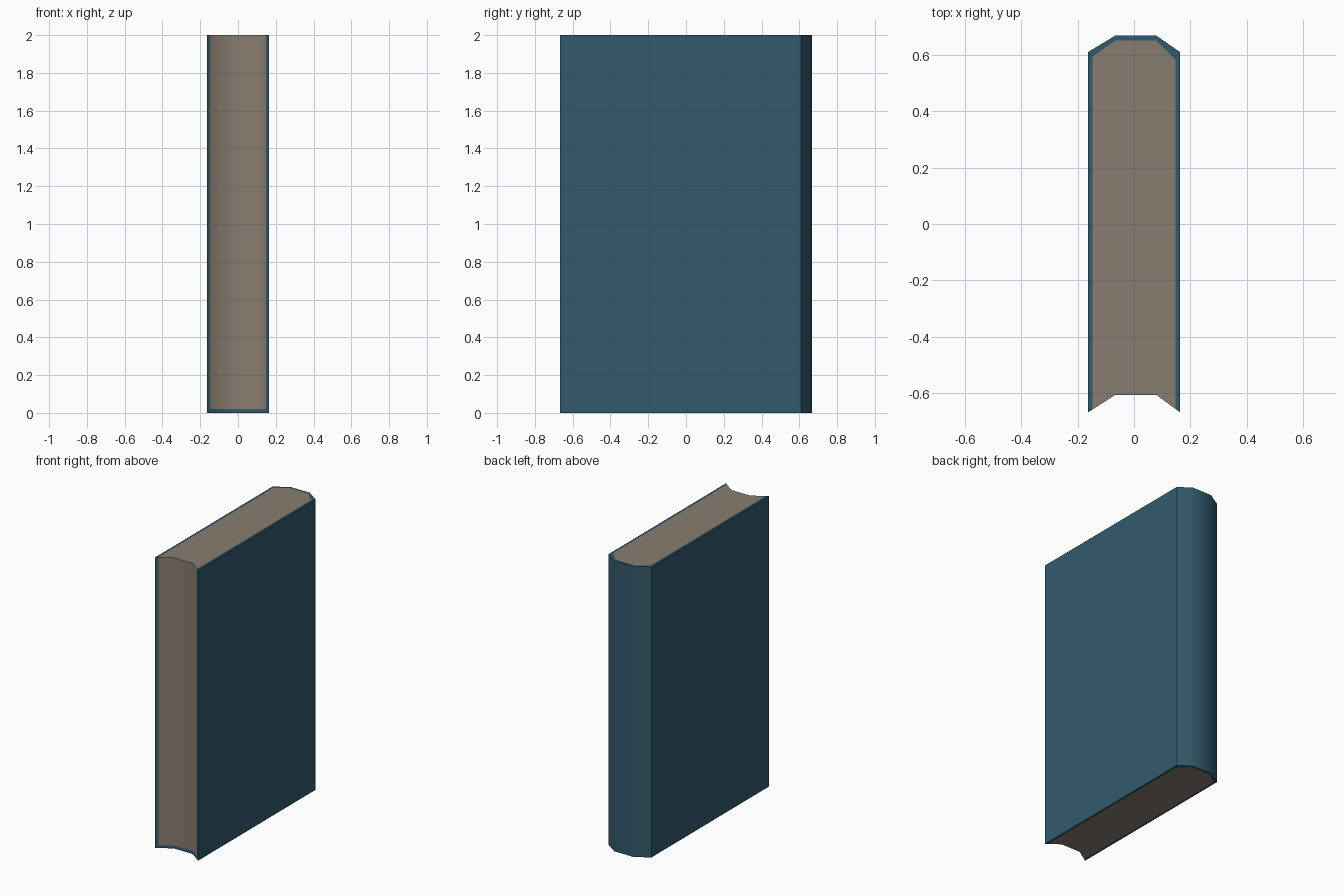
import bpy, bmesh, math

if "Cube" in bpy.data.objects:
    bpy.data.objects.remove(bpy.data.objects["Cube"])

H = 2.0        # book height
BAND = 0.02    # cover strip showing at the foot of the fore edge

# Plan outlines, counter-clockwise from the front right corner round the spine
OUTER = [(0.163, -0.667), (0.163, 0.609), (0.079, 0.667),
         (-0.066, 0.667), (-0.163, 0.609), (-0.163, -0.667)]
INNER = [(0.147, -0.655), (0.147, 0.581), (0.079, 0.65),
         (-0.066, 0.65), (-0.147, 0.593), (-0.147, -0.657)]
# Hollow fore edge, left to right
FORE = [INNER[-1], (-0.066, -0.605), (0.079, -0.605), INNER[0]]


def material(name, rgb):
    m = bpy.data.materials.new(name)
    m.diffuse_color = (*rgb, 1)
    m.use_nodes = True
    m.node_tree.nodes["Principled BSDF"].inputs["Base Color"].default_value = m.diffuse_color
    return m


def face(bm, pts):
    bm.faces.new([bm.verts.new(p) for p in pts])


def walls(bm, path, z0, z1):
    for a, b in zip(path, path[1:]):
        face(bm, [(*a, z0), (*b, z0), (*b, z1), (*a, z1)])


def caps(bm, outline):
    face(bm, [(*p, H) for p in outline])
    face(bm, [(*p, 0) for p in reversed(outline)])


def finish(bm, name, mat):
    bmesh.ops.remove_doubles(bm, verts=bm.verts, dist=0.0001)
    me = bpy.data.meshes.new(name)
    bm.to_mesh(me)
    bm.free()
    ob = bpy.data.objects.new(name, me)
    me.materials.append(mat)
    bpy.context.collection.objects.link(ob)
    bpy.ops.object.select_all(action='DESELECT')
    ob.select_set(True)
    bpy.context.view_layer.objects.active = ob
    bpy.ops.object.shade_smooth_by_angle(angle=math.radians(42))


# Cover: boards and rounded spine, rims at head and foot, fore edge strips
bm = bmesh.new()
walls(bm, OUTER, 0, H)
for i in range(len(OUTER) - 1):
    caps(bm, [OUTER[i], OUTER[i + 1], INNER[i + 1], INNER[i]])
walls(bm, [OUTER[-1], INNER[-1]], 0, H)
walls(bm, [INNER[0], OUTER[0]], 0, H)
walls(bm, FORE, 0, BAND)
finish(bm, "cover", material("teal cover", (0.031, 0.102, 0.15)))

# Page block: head, foot and hollow fore edge
bm = bmesh.new()
caps(bm, INNER + FORE[1:3])
walls(bm, FORE, BAND, H)
finish(bm, "pages", material("brown paper", (0.25, 0.205, 0.16)))
